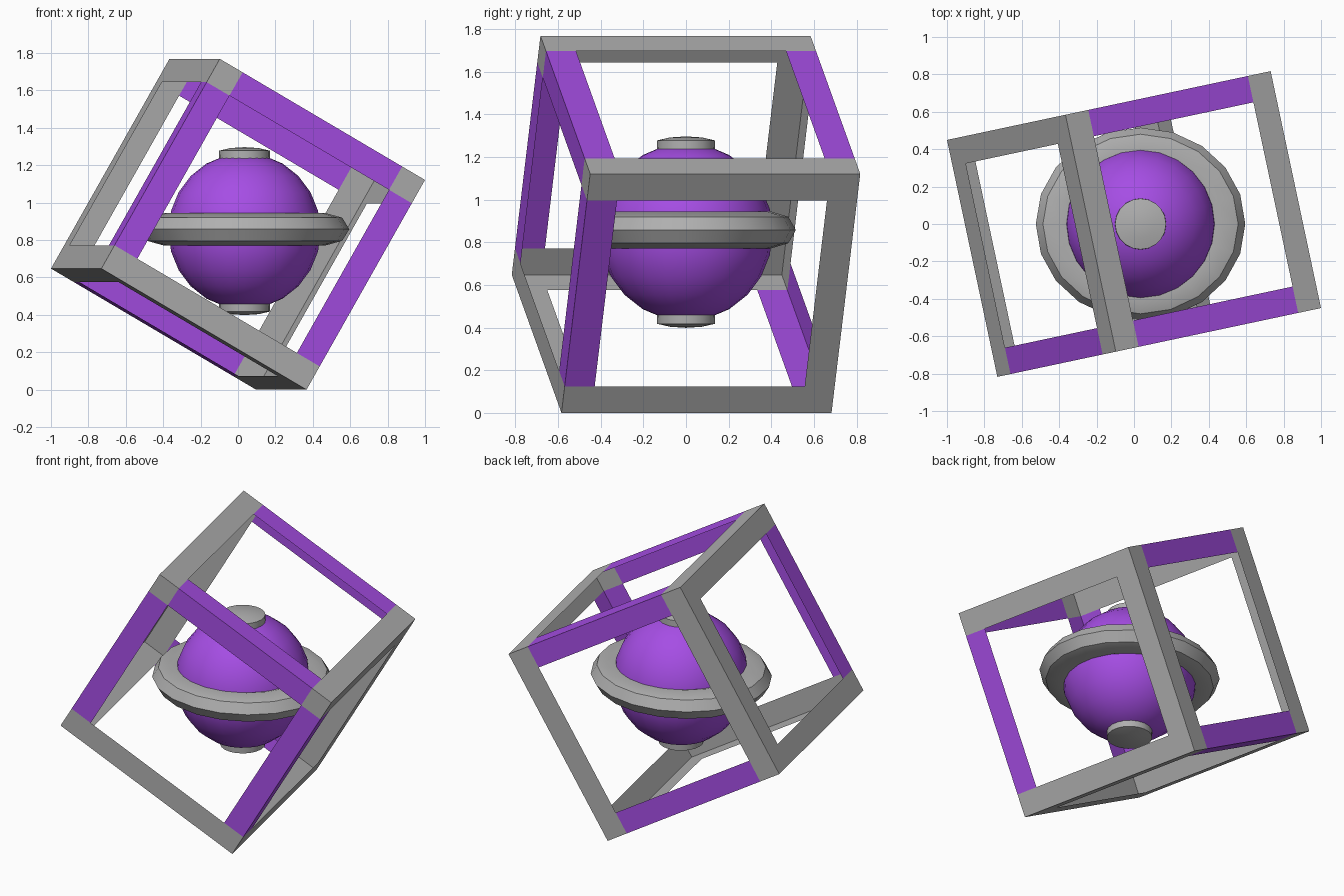
import bpy, bmesh, math
from mathutils import Matrix, Vector

if "Cube" in bpy.data.objects:
    bpy.data.objects.remove(bpy.data.objects["Cube"])

S, T = 1.295, 0.144          # cube side, width of the frame strips
CUBE_C = Vector((0, 0, S * (math.sin(math.pi / 6) + math.cos(math.pi / 6)) / 2))
ORB_C = Vector((0.035, 0.0, 0.848))
ROT = Matrix.Rotation(math.radians(12), 4, 'Z') @ Matrix.Rotation(math.radians(30), 4, 'Y')


def material(name, rgb):
    m = bpy.data.materials.new(name)
    m.diffuse_color = (*rgb, 1)
    m.use_nodes = True
    m.node_tree.nodes["Principled BSDF"].inputs["Base Color"].default_value = m.diffuse_color
    return m


GREY = material("grey", (0.43, 0.43, 0.43))
PURPLE = material("purple", (0.38, 0.075, 0.78))


def add(name, bm, mats, matrix, smooth=None):
    me = bpy.data.meshes.new(name)
    bm.to_mesh(me)
    bm.free()
    for m in mats:
        me.materials.append(m)
    ob = bpy.data.objects.new(name, me)
    bpy.context.collection.objects.link(ob)
    ob.matrix_world = matrix
    if smooth:
        bpy.ops.object.select_all(action='DESELECT')
        ob.select_set(True)
        bpy.context.view_layer.objects.active = ob
        bpy.ops.object.shade_smooth_by_angle(angle=math.radians(smooth))


def lathe(name, profile, mat, sides, scale=(1, 1), closed=False, smooth=40):
    """Revolve (radius, height) points about z."""
    bm = bmesh.new()
    rings = []
    for r, z in profile:
        if r == 0:
            rings.append([bm.verts.new((0, 0, z))] * sides)
        else:
            rings.append([bm.verts.new((r * math.cos(a) * scale[0], r * math.sin(a) * scale[1], z))
                          for a in (2 * math.pi * i / sides for i in range(sides))])
    pairs = list(zip(rings, rings[1:])) + ([(rings[-1], rings[0])] if closed else [])
    for a, b in pairs:
        for i in range(sides):
            j = (i + 1) % sides
            bm.faces.new(list(dict.fromkeys((a[i], a[j], b[j], b[i]))))
    bmesh.ops.recalc_face_normals(bm, faces=bm.faces)
    add(name, bm, [mat], Matrix.Translation(ORB_C), smooth)


# Tilted open cube: a thin shell, each side a 3 x 3 grid without its middle.
# Purple edges are named by the signs of the two directions they lie against.
PURPLE_EDGES = {(0, 1, 1), (0, 1, -1), (0, -1, 1), (-1, -1, 0), (1, -1, 0)}
CUTS = [-S / 2, -S / 2 + T, S / 2 - T, S / 2]
bm = bmesh.new()
for axis in range(3):
    u, v = (axis + 1) % 3, (axis + 2) % 3
    for side in (-1, 1):
        for i in range(3):
            for j in range(3):
                if i == 1 and j == 1:
                    continue
                corners = []
                for a, b in ((i, j), (i + 1, j), (i + 1, j + 1), (i, j + 1)):
                    p = [0, 0, 0]
                    p[axis], p[u], p[v] = side * S / 2, CUTS[a], CUTS[b]
                    corners.append(bm.verts.new(p))
                f = bm.faces.new(corners if side > 0 else corners[::-1])
                edge = [0, 0, 0]
                edge[axis], edge[u], edge[v] = side, i - 1, j - 1
                f.material_index = int(tuple(edge) in PURPLE_EDGES)
bmesh.ops.remove_doubles(bm, verts=bm.verts, dist=1e-4)
add("cube_frame", bm, [GREY, PURPLE], Matrix.Translation(CUBE_C) @ ROT)

# Orb
N = 12
orb = [(0.407 * math.sin(math.pi * i / N) if 0 < i < N else 0, 0.417 * math.cos(math.pi * i / N))
       for i in range(N + 1)]
lathe("orb", orb, PURPLE, 24)

# Slightly oval belt ring with an eight-sided section
ring = [(0.43 + 0.13 * math.cos(math.pi * i / 4), 0.01 + 0.0875 * math.sin(math.pi * i / 4)) for i in range(8)]
lathe("belt_ring", ring, GREY, 20, scale=(1, 0.92), closed=True, smooth=40)

# Shallow domed pole caps
for name, s in (("top_cap", 1), ("bottom_cap", -1)):
    lathe(name, [(0, s * 0.36), (0.138, s * 0.36), (0.136, s * 0.43), (0.075, s * 0.444), (0, s * 0.449)], GREY, 20)
